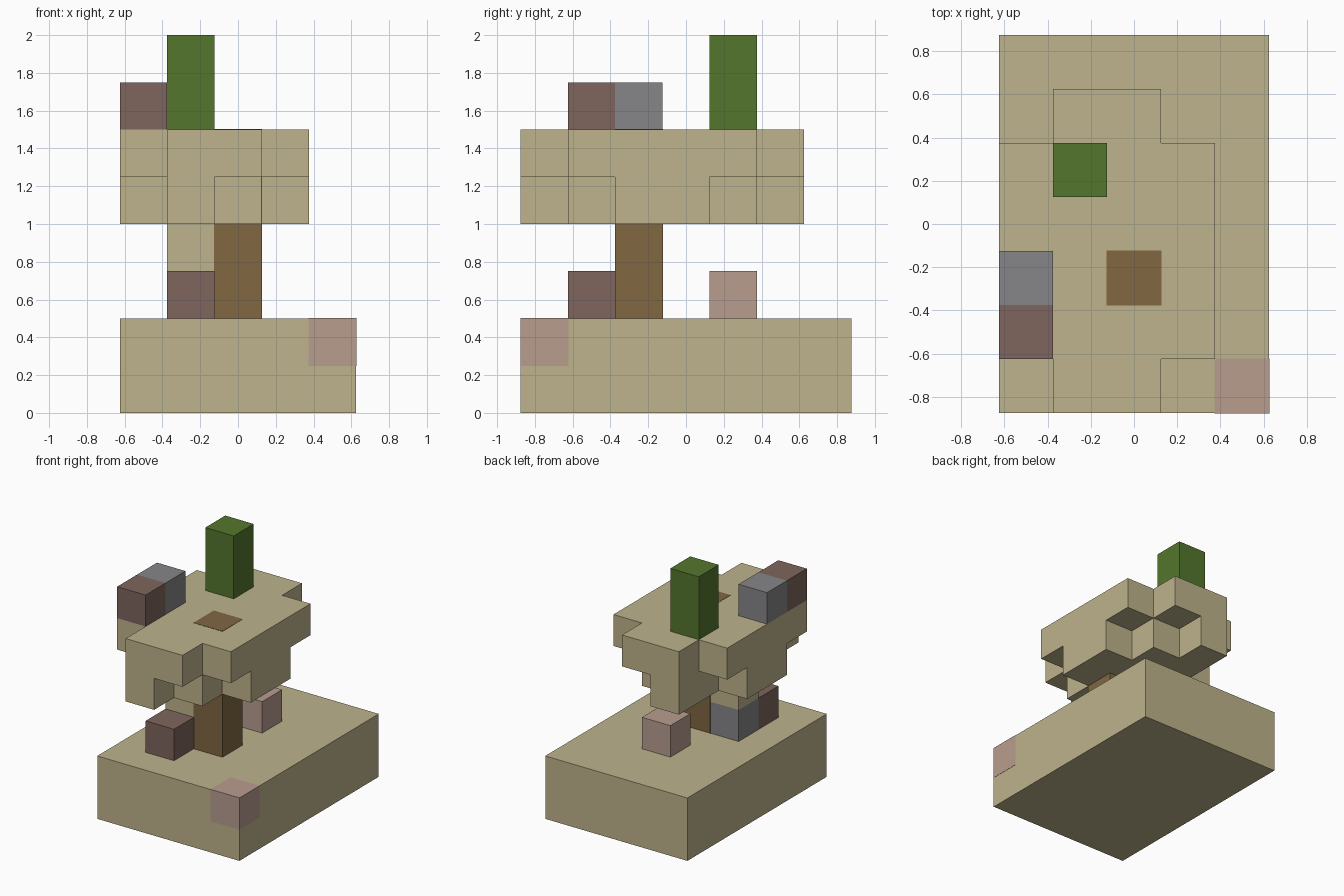
import bpy
import bmesh

CELL = 0.25          # every part sits on one cubic grid
PROUD = 0.002        # keeps flush faces just in front of the tan ones

default = bpy.data.objects.get("Cube")
if default:
    bpy.data.objects.remove(default, do_unlink=True)


def linear(channel):
    c = channel / 255
    return c / 12.92 if c < 0.04045 else ((c + 0.055) / 1.055) ** 2.4


def material(name, *rgb):
    mat = bpy.data.materials.new(name)
    mat.use_nodes = True
    colour = [linear(c) for c in rgb] + [1]
    mat.diffuse_color = colour
    bsdf = mat.node_tree.nodes["Principled BSDF"]
    bsdf.inputs["Base Color"].default_value = colour
    bsdf.inputs["Roughness"].default_value = 0.9
    return mat


tan = material("sandy tan", 190, 179, 140)
green = material("leaf green", 84, 118, 45)
brown = material("bark brown", 129, 103, 66)
mauve = material("dusky mauve", 126, 101, 93)
grey = material("stone grey", 134, 133, 135)
pink = material("dusty pink", 185, 157, 143)


def slab(name, rows, z, height, mat, first_row=0, grow=0.0):
    """Extrude a stepped outline; each row is a (first, last) column span."""
    right, left = [], []
    for i, (first, last) in enumerate(rows):
        for y in (first_row + i, first_row + i + 1):
            left.append((first, y))
            right.append((last + 1, y))
    loop = right + left[::-1]
    # drop points that lie on a straight run of the outline
    corners = []
    for i, p in enumerate(loop):
        a, b = loop[i - 1], loop[(i + 1) % len(loop)]
        if not (a[0] == p[0] == b[0] or a[1] == p[1] == b[1]):
            corners.append(p)
    bm = bmesh.new()
    verts = [bm.verts.new(((x - 2.5) * CELL, (y - 3.5) * CELL, z * CELL))
             for x, y in corners]
    base = bm.faces.new(verts)
    top = bmesh.ops.extrude_face_region(bm, geom=[base])["geom"]
    moved = [v for v in top if isinstance(v, bmesh.types.BMVert)]
    bmesh.ops.translate(bm, verts=moved, vec=(0, 0, height * CELL))
    bmesh.ops.recalc_face_normals(bm, faces=bm.faces)
    if grow:
        centre = sum((v.co for v in bm.verts), moved[0].co * 0) / len(bm.verts)
        for v in bm.verts:
            for k in range(3):
                v.co[k] += grow if v.co[k] > centre[k] else -grow
    mesh = bpy.data.meshes.new(name)
    bm.to_mesh(mesh)
    bm.free()
    mesh.materials.append(mat)
    obj = bpy.data.objects.new(name, mesh)
    bpy.context.scene.collection.objects.link(obj)
    return obj


def block(name, x, y, z, mat, height=1, grow=0.0):
    return slab(name, [(x, x)], z, height, mat, y, grow)


# Ground plinth with one pink corner cell
slab("plinth", [(0, 4)] * 7, 0, 2, tan)
block("plinth_corner", 4, 0, 1, pink, grow=PROUD)

# Canopy: stepped lower layer, wide upper layer, small hanging piece
slab("canopy_lower",
     [(1, 1), (1, 2), (0, 3), (0, 3), (1, 2), (1, 1)], 4, 1, tan)
slab("canopy_upper", [(1, 2)] + [(0, 3)] * 4 + [(1, 2)], 5, 1, tan)
block("canopy_hanging_piece", 1, 2, 3, tan)

# Trunk runs up through the canopy and shows on its top
block("trunk", 2, 2, 2, brown, height=4, grow=PROUD)

# Green post on the canopy
block("green_post", 1, 4, 6, green, height=2)

# Loose blocks on the plinth and the canopy
for place, x, z in (("plinth", 1, 2), ("canopy", 0, 6)):
    block(place + "_mauve_block", x, 1, z, mauve)
    block(place + "_grey_block", x, 2, z, grey)
block("plinth_pink_block", 2, 4, 2, pink)
